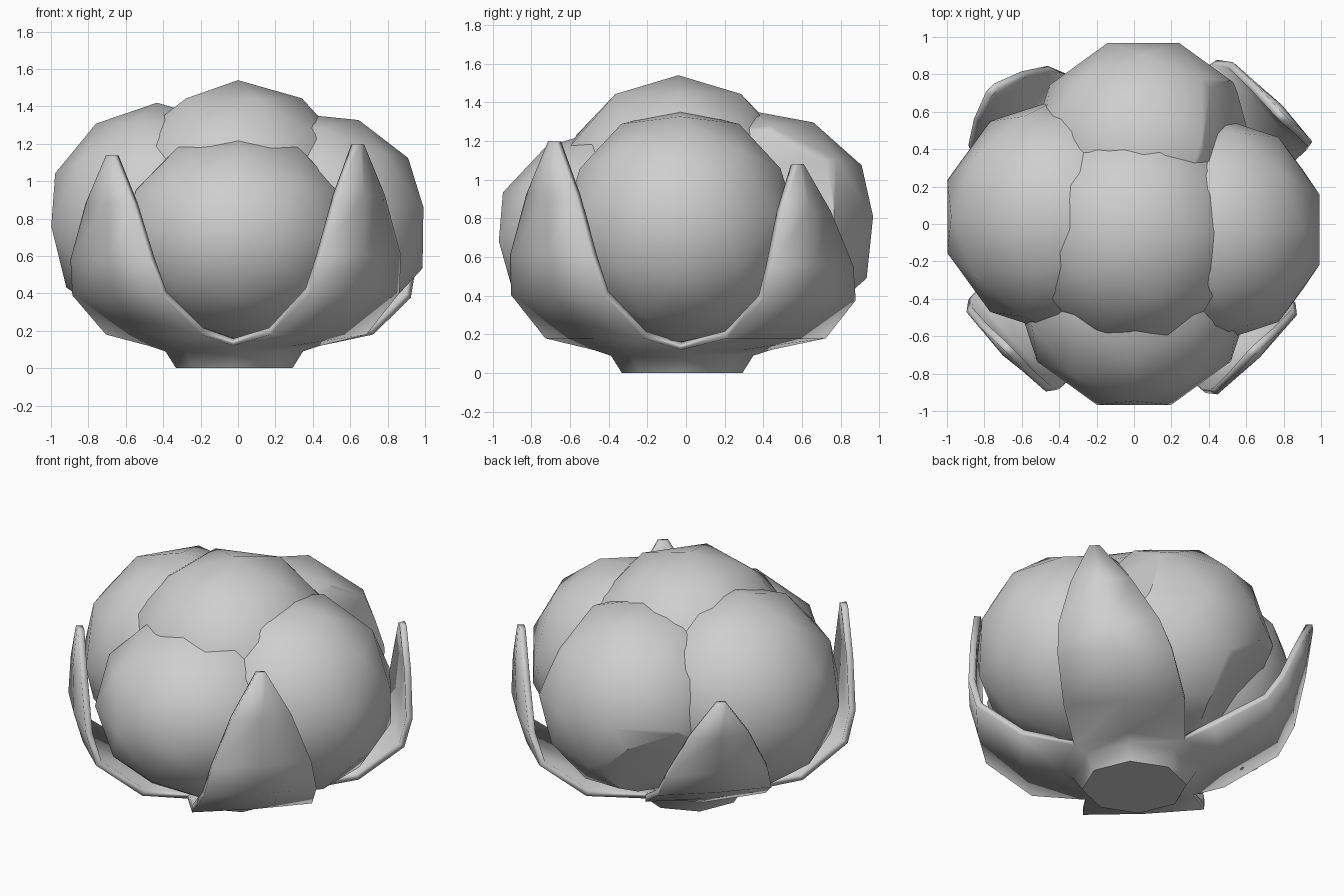
import bpy, bmesh, math
from mathutils import Vector, Matrix

if "Cube" in bpy.data.objects:
    bpy.data.objects.remove(bpy.data.objects["Cube"])

SHADE = (0.62, 0.62, 0.62, 1)
grey = bpy.data.materials.new("plain_grey")
grey.use_nodes = True
grey.diffuse_color = SHADE
grey.node_tree.nodes["Principled BSDF"].inputs["Base Color"].default_value = SHADE


def add_object(name, bm, angle):
    mesh = bpy.data.meshes.new(name)
    bmesh.ops.recalc_face_normals(bm, faces=bm.faces)
    bm.to_mesh(mesh)
    bm.free()
    mesh.materials.append(grey)
    obj = bpy.data.objects.new(name, mesh)
    bpy.context.collection.objects.link(obj)
    bpy.ops.object.select_all(action="DESELECT")
    bpy.context.view_layer.objects.active = obj
    obj.select_set(True)
    bpy.ops.object.shade_smooth_by_angle(angle=math.radians(angle))
    return obj


def lobe(name, centre, radius, height, turn, tilt=0, cuts=()):
    """Fluffy low-poly ball, optionally sliced flat by planes (point, normal)."""
    bm = bmesh.new()
    place = (Matrix.Translation(centre) @ Matrix.Diagonal((radius, radius, height, 1))
             @ Matrix.Rotation(math.radians(turn), 4, "Z")
             @ Matrix.Rotation(math.radians(tilt), 4, "Y"))
    bmesh.ops.create_icosphere(bm, subdivisions=2, radius=1, matrix=place)
    for point, normal in cuts:
        bmesh.ops.bisect_plane(bm, geom=bm.verts[:] + bm.edges[:] + bm.faces[:],
                               plane_co=point, plane_no=normal, clear_outer=True)
        bmesh.ops.holes_fill(bm, edges=[e for e in bm.edges if e.is_boundary])
    add_object(name, bm, 30)


# Five lobes of the boll
lobe("top_lobe", (0, -0.04, 0.89), 0.65, 0.65, 0)
lobe("right_lobe", (-0.4, 0.04, 0.79), 0.63, 0.63, 180, 3)
lobe("left_lobe", (0.42, -0.03, 0.76), 0.61, 0.61, 0, -10)
lobe("front_lobe", (0, -0.36, 0.71), 0.64, 0.56, -90, 3)
lobe("back_lobe", (0.05, 0.38, 0.76), 0.62, 0.60, 90, -5,
     cuts=[((0.49, 0.82, 0.85), (0.9, 0.1, 0.35)),
           ((-0.3, 0.6, 0.5), (-0.6, 0.5, -0.6))])

# Husk: cup whose rim opens into four pointed leaves on the diagonals
# rows: middle distance, edge distance, half width, height
ROWS = [(0.31, 0.22, 0.22, 0), (0.37, 0.26, 0.26, 0.09), (0.44, 0.33, 0.32, 0.12),
        (0.63, 0.61, 0.36, 0.18), (0.90, 0.88, 0.34, 0.39), (0.95, 0.93, 0.30, 0.58),
        (0.95, 0.93, 0.18, 0.88), (0.92, 0.92, 0.03, 1.14)]
# leaves: angle, tip height, offset outward, extra lean and sideways sway at the tip
LEAVES = [(-135, 1.14, 0, 0.02, 0), (-45, 1.20, 0.03, 0, 0),
          (45, 1.08, 0.08, 0.01, -0.15), (135, 1.04, -0.11, 0.25, 0)]

bm = bmesh.new()
floor = []
for angle, tip, offset, lean, sway in LEAVES:
    a = math.radians(angle)
    out, side = Vector((math.cos(a), math.sin(a), 0)), Vector((-math.sin(a), math.cos(a), 0))
    grid = []
    for mid, edge, half, z in ROWS:
        rise = max(0, (z - 0.18) / 0.96)
        shift = out * (offset + lean * rise) if z > 0.15 else Vector()
        base = shift + side * sway * rise + Vector((-0.02, -0.02, z + rise * (tip - 1.14)))
        points = [out * edge - side * half, out * mid, out * edge + side * half]
        grid.append([bm.verts.new(base + p) for p in points])
    for low, high in zip(grid, grid[1:]):
        for i in range(2):
            bm.faces.new((low[i], low[i + 1], high[i + 1], high[i]))
    floor += grid[0][:2]
bm.faces.new(floor)
bmesh.ops.remove_doubles(bm, verts=bm.verts, dist=0.015)
husk = add_object("leafy_husk", bm, 40)
shell = husk.modifiers.new("thickness", "SOLIDIFY")
shell.thickness = 0.04
shell.offset = -1
